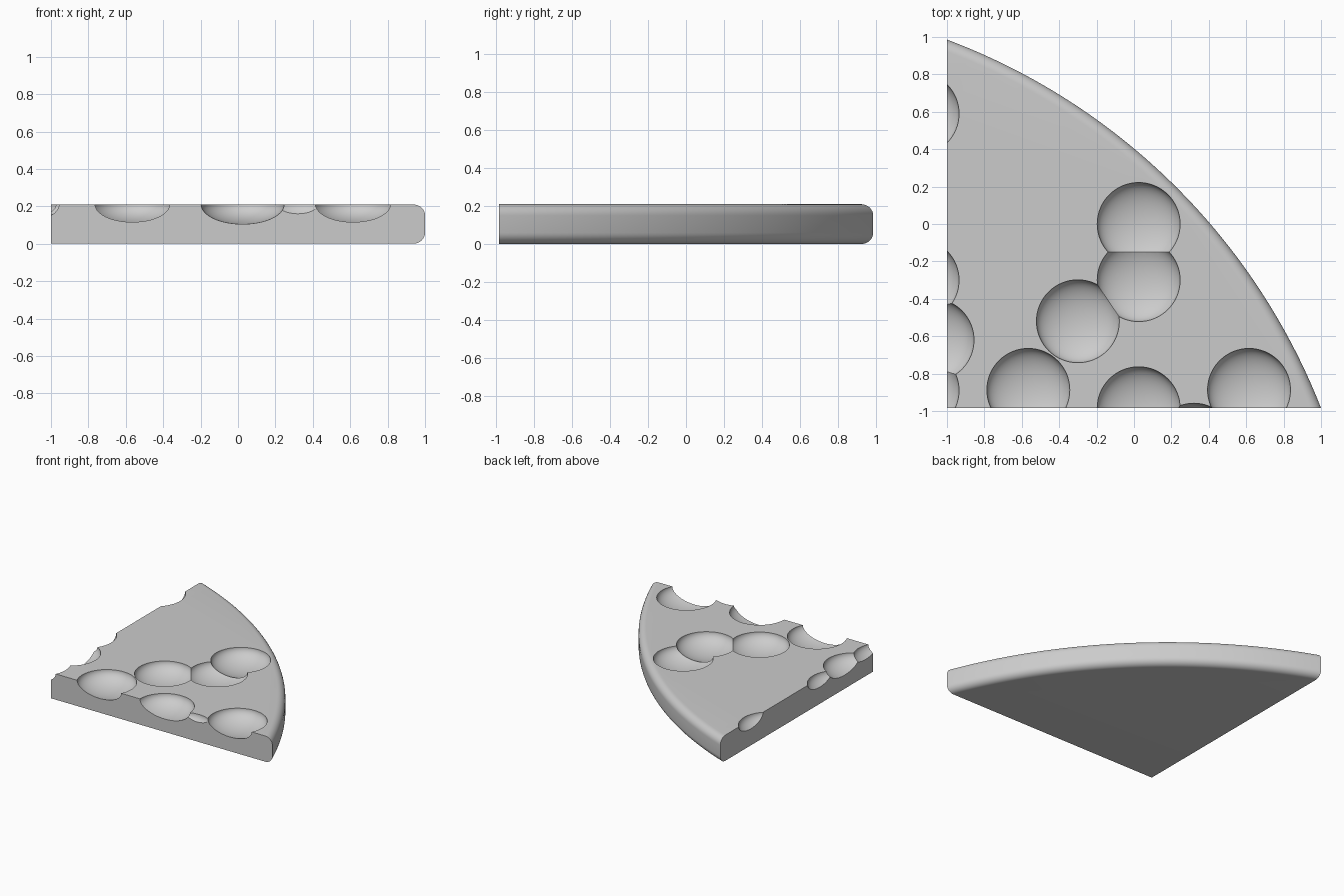
import bpy, bmesh, math
from mathutils import Vector

if "Cube" in bpy.data.objects:
    bpy.data.objects.remove(bpy.data.objects["Cube"], do_unlink=True)

HEIGHT, FILLET = 0.21, 0.06
LEFT, FRONT = -1.0, -0.985
CENTRE, RADIUS = Vector((-2.213, -2.246)), 3.452
HOLE_RADIUS, HOLE_DEPTH = 0.222, 0.105

# Single grey colour
grey = bpy.data.materials.new("warm_free_grey")
grey.name = "plain_grey"
grey.use_nodes = True
colour = (0.6, 0.6, 0.6, 1)
grey.diffuse_color = colour
grey.node_tree.nodes["Principled BSDF"].inputs["Base Color"].default_value = colour


def outline(radius, steps=96):
    """Wedge outline: the square corner, then the arc between both walls."""
    start = math.asin((FRONT - CENTRE.y) / radius)
    end = math.acos((LEFT - CENTRE.x) / radius)
    points = [(LEFT, FRONT)]
    for i in range(steps + 1):
        a = start + (end - start) * i / steps
        points.append((CENTRE.x + radius * math.cos(a), CENTRE.y + radius * math.sin(a)))
    return points


# Rounded rim profile as (inset, height) pairs
quarter = [i * math.pi / 16 for i in range(9)]
profile = [(FILLET * (1 - math.sin(a)), FILLET * (1 - math.cos(a))) for a in quarter]
profile += [(d, HEIGHT - z) for d, z in reversed(profile)]

# Wedge body: stacked outlines joined by walls
bm = bmesh.new()
rings = [[bm.verts.new((x, y, z)) for x, y in outline(RADIUS - d)] for d, z in profile]
count = len(rings[0])
for low, high in zip(rings, rings[1:]):
    for i in range(count):
        j = (i + 1) % count
        bm.faces.new((low[i], low[j], high[j], high[i]))
bm.faces.new(list(reversed(rings[0])))
bm.faces.new(rings[-1])
bmesh.ops.recalc_face_normals(bm, faces=bm.faces)
mesh = bpy.data.meshes.new("holed_wedge")
bm.to_mesh(mesh)
bm.free()
wedge = bpy.data.objects.new("holed_wedge", mesh)
bpy.context.collection.objects.link(wedge)
mesh.materials.append(grey)

# Hollows scooped from the top, some cut by the straight walls
hollows = [
    (0.025, 0), (0.025, -0.3), (-0.3, -0.52),
    (-0.565, -0.887), (0.025, -0.985), (0.615, -0.887), (0.32, -1.18),
    (-1.157, 0.59), (-1.157, -0.3), (-1.077, -0.62), (-1.157, -0.89),
]
for x, y in hollows:
    bpy.ops.mesh.primitive_uv_sphere_add(segments=64, ring_count=33, radius=1, location=(x, y, HEIGHT))
    cutter = bpy.context.object
    cutter.name = "hollow_cutter"
    cutter.scale = (HOLE_RADIUS, HOLE_RADIUS, HOLE_DEPTH)
    cutter.hide_render = True
    cutter.data.materials.append(grey)
    bpy.context.view_layer.update()
    cut = wedge.modifiers.new("hollow", 'BOOLEAN')
    cut.operation, cut.solver, cut.object = 'DIFFERENCE', 'EXACT', cutter
    bpy.ops.object.select_all(action='DESELECT')
    bpy.context.view_layer.objects.active = wedge
    wedge.select_set(True)
    bpy.ops.object.modifier_apply(modifier=cut.name)
    bpy.data.objects.remove(cutter, do_unlink=True)

# Smooth rim and hollows, crisp edges elsewhere
bpy.ops.object.shade_smooth_by_angle(angle=math.radians(30))
